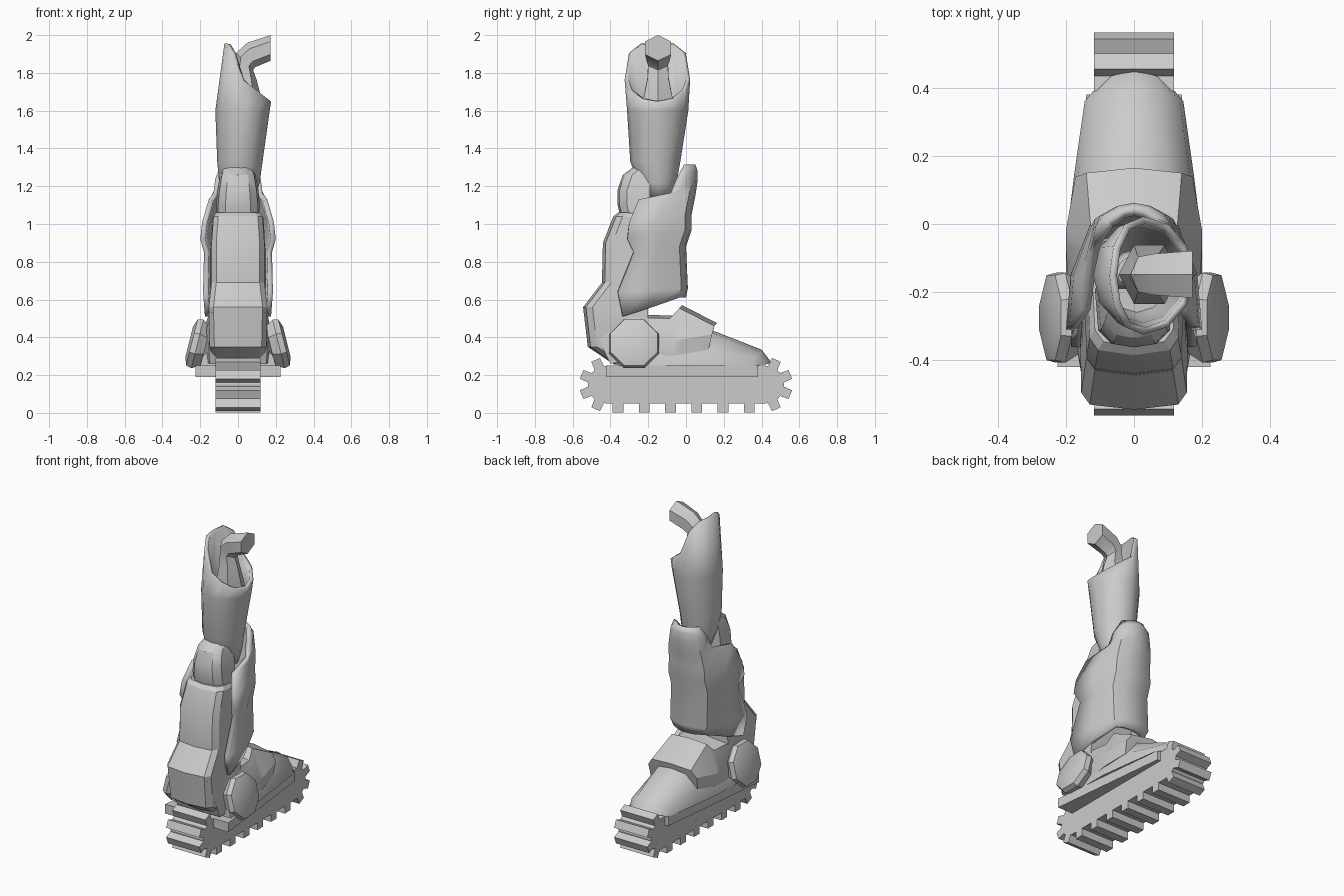
import bpy, bmesh
from math import cos, sin, pi, radians
from mathutils import Matrix

if "Cube" in bpy.data.objects:
    bpy.data.objects.remove(bpy.data.objects["Cube"])


def finish(bm, name, angle=30, thick=0, fix=True):
    if fix:
        bmesh.ops.recalc_face_normals(bm, faces=bm.faces)
    me = bpy.data.meshes.new(name)
    bm.to_mesh(me)
    bm.free()
    ob = bpy.data.objects.new(name, me)
    bpy.context.collection.objects.link(ob)
    for p in me.polygons:
        p.use_smooth = True
    me.set_sharp_from_angle(angle=radians(angle))
    if thick:
        m = ob.modifiers.new("thickness", 'SOLIDIFY')
        m.thickness, m.offset = thick, -1
    return ob


def skin(bm, rings, closed=True, caps=True):
    vs = [[bm.verts.new(p) for p in r] for r in rings]
    n = len(vs[0])
    for a, b in zip(vs, vs[1:]):
        for i in range(n if closed else n - 1):
            j = (i + 1) % n
            bm.faces.new((a[i], a[j], b[j], b[i]))
    if caps:
        bm.faces.new(vs[0][::-1])
        bm.faces.new(vs[-1])


def loft(name, rings, closed=True, caps=True, angle=30, thick=0):
    bm = bmesh.new()
    skin(bm, rings, closed, caps)
    return finish(bm, name, angle, thick, caps)


def sym(half):
    """Half section from the +x side to the middle, mirrored to -x."""
    return half + [(-x, y, z) for x, y, z in reversed(half) if abs(x) > 1e-6]


def slab(bm, profile, w):
    skin(bm, [[(x, y, z) for y, z in profile] for x in (-w, w)])


# Crawler track: stadium body with square treads
bm = bmesh.new()
W = 0.118
body = [(s * (0.42 + 0.1 * cos(t)), 0.15 + 0.1 * s * sin(t))
        for s in (1, -1) for t in [radians(-90 + 22.5 * k) for k in range(9)]]
slab(bm, body, W)
for k in range(6):
    y = -0.36 + 0.139 * k
    slab(bm, [(y - .028, 0.003), (y + .028, 0.003), (y + .028, .055), (y - .028, .055)], W)
for s in (1, -1):
    for a in (-66, -22, 22, 66):
        c, d = cos(radians(a)), sin(radians(a))
        slab(bm, [(s * (0.42 + r * c - q * d), 0.15 + r * d + q * c)
                  for r, q in ((.09, -.027), (.143, -.025), (.143, .025), (.09, .027))], W)
finish(bm, "track", 20)

# Tapered sole plate
loft("sole_plate", [[(.225, -.42, z), (.14, .38, z), (-.14, .38, z), (-.225, -.42, z)]
                    for z in (.19, .25)])

# Toe cap: (side y, middle y, width, shoulder z, top z)
loft("toe_cap", [sym([(w, y, .25), (w * .93, y, zs), (w * .55, y + (yc - y) * .75, zt - .012), (0, yc, zt)])
                 for y, yc, w, zs, zt in ((-.36, -.36, .2, .3, .4), (-.05, -.05, .2, .34, .5),
                                          (.15, .17, .175, .33, .425), (.36, .4, .145, .29, .335),
                                          (.39, .45, .12, .255, .27))], angle=40)

# Ankle guard: (bottom y, top y, low width, top width, low z, top z)
loft("ankle_guard", [sym([(w * .97, yb, zb), (w, yb * .6 + yt * .4, zb + .08),
                          (wt, yt - .015, zt - .015), (0, yt, zt)])
                     for yb, yt, w, wt, zb, zt in ((-.4, -.5, .155, .14, .26, .55),
                                                   (-.22, -.25, .19, .16, .285, .52),
                                                   (-.06, -.07, .2, .14, .305, .515),
                                                   (-.02, -.02, .2, .125, .31, .57),
                                                   (.12, .165, .172, .14, .335, .475))], angle=25)

# Round ankle caps on both sides
for s, side in ((1, "right"), (-1, "left")):
    bm = bmesh.new()
    rings = [[(x, r * cos(pi / 8 + k * pi / 4), r * sin(pi / 8 + k * pi / 4)) for k in range(8)]
             for x, r in ((-.045, .115), (.0, .143), (.03, .135), (.045, .09))]
    skin(bm, rings)
    bmesh.ops.transform(bm, verts=bm.verts, matrix=Matrix.Translation((.215, -.275, .365)) @ Matrix.Rotation(radians(-14), 4, 'Y'))
    bmesh.ops.scale(bm, verts=bm.verts, vec=(s, 1, 1))
    finish(bm, "ankle_cap_" + side, 25)

# Calf and heel: (z, back y, front y, front z, half width)
loft("calf_heel", [sym([(w + .03, yf, zf), (w + .025, yb + .05, z), (w, yb + .015, z), (0, yb, z)])
                   for z, yb, yf, zf, w in ((.255, -.38, -.2, .3, .1), (.35, -.52, -.2, .36, .125),
                                            (.56, -.545, -.2, .5, .13), (.69, -.445, -.2, .66, .115),
                                            (.9, -.44, -.2, .88, .115), (1.04, -.385, -.2, 1.03, .105),
                                            (1.06, -.36, -.2, 1.05, .09))], angle=25)

# Pad behind the knee
loft("knee_pad", [sym([(w + .02, -.19, z), (w + .01, yb + .05, z), (w * .7, yb + .01, z), (0, yb, z)])
                  for z, yb, w in ((1.03, -.345, .095), (1.1, -.362, .095), (1.18, -.362, .088),
                                   (1.26, -.335, .075), (1.3, -.28, .06))])

# Shin guard shell, open at the back: (back y, back z, width, front y, front z, front width)
loft("shin_guard", [sym([(w, yb, zb), (w * .93, (yb + yf) / 2 - .01, (zb + zf) / 2),
                         (wf, yf - .035, zf), (wf * .5, yf - .008, zf), (0, yf, zf)])
                    for yb, zb, w, yf, zf, wf in ((-.335, .51, .175, .0, .61, .11),
                                                  (-.36, .64, .185, .01, .66, .13),
                                                  (-.275, .85, .18, .0, .88, .13),
                                                  (-.31, .92, .2, .03, .97, .13),
                                                  (-.30, 1.01, .19, .03, 1.05, .125),
                                                  (-.25, 1.13, .155, .05, 1.15, .115),
                                                  (-.08, 1.165, .13, .06, 1.22, .1),
                                                  (-.05, 1.24, .12, .062, 1.28, .09),
                                                  (-.01, 1.315, .09, .05, 1.315, .07))],
     closed=False, caps=False, angle=35, thick=.028)


# Thigh sleeve: open cup with a rim that is low on +x and high on -x
def oval(x0, x1, y0, y1, z):
    return [((x0 + x1) / 2 + (x1 - x0) / 2 * cos(a), (y0 + y1) / 2 + (y1 - y0) / 2 * sin(a), z)
            for a in [2 * pi * k / 12 for k in range(12)]]


def slant(p):
    x, y, z = p
    if x > 0:
        return (x, y, 1.785 - .78 * x)
    return (x + min(.05, -x * .4), y, 1.785 + min(.17, -x * 2.6))


loft("thigh_sleeve", [oval(-.07, .09, -.21, -.07, 1.13), oval(-.1, .115, -.25, -.05, 1.22),
                      oval(-.11, .13, -.295, -.03, 1.33), oval(-.12, .168, -.312, .012, 1.6),
                      [slant(p) for p in oval(-.12, .175, -.325, .022, 1.75)]],
     caps=False, angle=35, thick=.022)

# Bent hip joint inside the sleeve: (x, z, section direction x, z, half depth in y)
loft("hip_joint", [[(x + dx * cos(a), -.148 + ry * sin(a), z + dz * cos(a))
                    for a in [k * pi / 3 for k in range(6)]]
                   for x, z, dx, dz, ry in ((.04, 1.3, .08, 0, .09), (.045, 1.62, .09, 0, .1),
                                            (.04, 1.77, .06, -.01, .065), (.035, 1.86, .045, -.045, .06),
                                            (.07, 1.895, .02, -.065, .07), (.172, 1.932, .0, -.068, .08))],
     angle=25)
